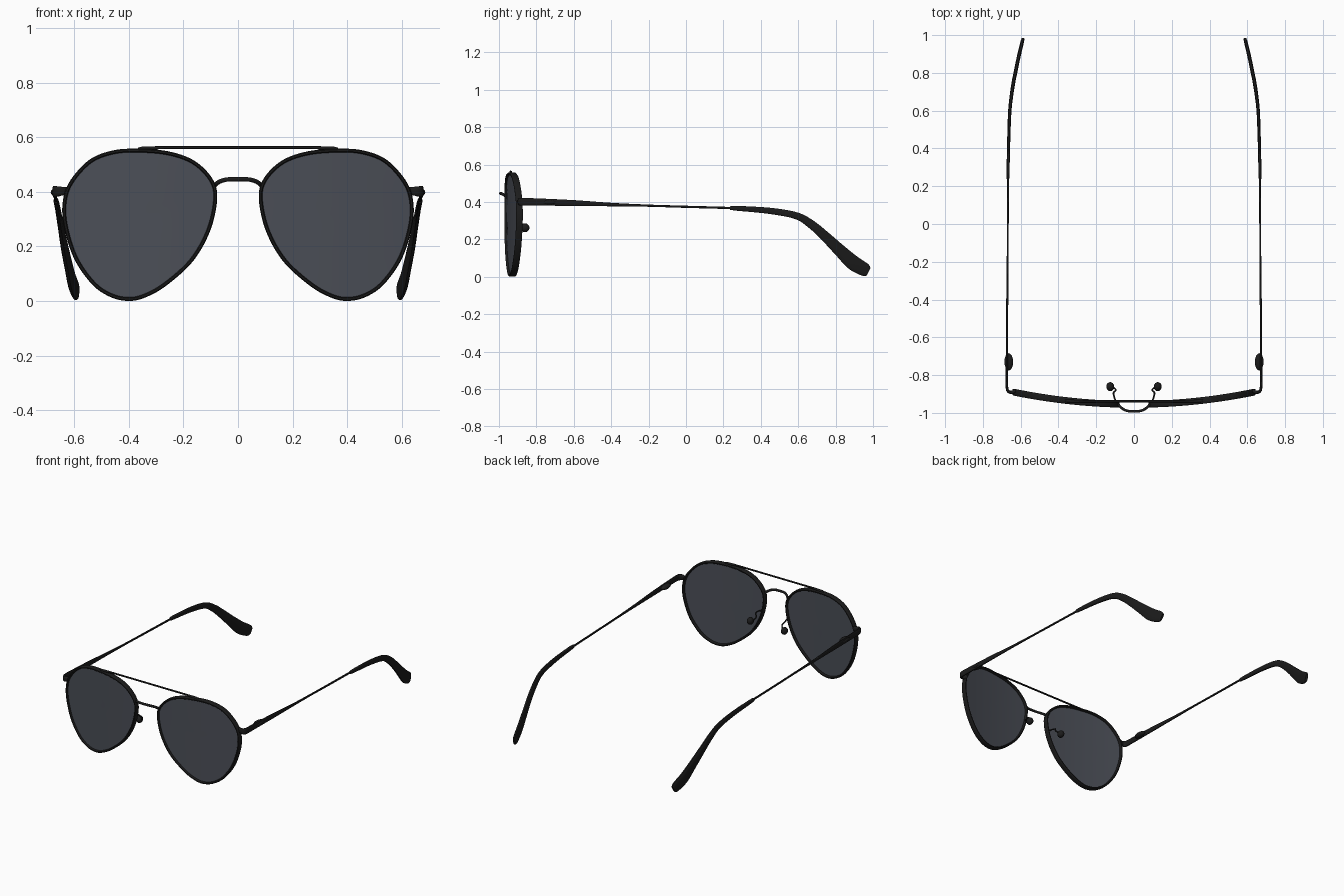
import bpy, bmesh, math
from mathutils import Vector

if "Cube" in bpy.data.objects:
    bpy.data.objects.remove(bpy.data.objects["Cube"])


def material(name, rgb):
    m = bpy.data.materials.new(name)
    m.diffuse_color = (*rgb, 1)
    m.use_nodes = True
    m.node_tree.nodes["Principled BSDF"].inputs["Base Color"].default_value = m.diffuse_color
    return m


FRAME = material("black_frame", (0.011, 0.011, 0.011))
LENS = material("smoky_lens", (0.070, 0.077, 0.095))


def front_y(x):
    # wrap curve of the front of the glasses
    return -0.955 + 0.16 * x * x


def spline(pts, steps, closed=False):
    # Catmull-Rom through points of any dimension
    n, out = len(pts), []
    for i in range(n if closed else n - 1):
        idx = [i - 1, i, i + 1, i + 2]
        a, b, c, d = [pts[k % n] if closed else pts[max(0, min(n - 1, k))] for k in idx]
        for s in range(steps):
            t = s / steps
            out.append([0.5 * (2 * q + (r - p) * t + (2 * p - 5 * q + 4 * r - u) * t * t
                               + (3 * q - p - 3 * r + u) * t ** 3)
                        for p, q, r, u in zip(a, b, c, d)])
    if not closed:
        out.append(list(pts[-1]))
    return out


def finish(name, bm, mat, mirror=True, angle=40):
    bmesh.ops.recalc_face_normals(bm, faces=bm.faces)
    me = bpy.data.meshes.new(name)
    bm.to_mesh(me)
    bm.free()
    me.materials.append(mat)
    ob = bpy.data.objects.new(name, me)
    bpy.context.collection.objects.link(ob)
    bpy.ops.object.select_all(action='DESELECT')
    ob.select_set(True)
    bpy.context.view_layer.objects.active = ob
    bpy.ops.object.shade_smooth_by_angle(angle=math.radians(angle))
    if mirror:
        mod = ob.modifiers.new("mirror", 'MIRROR')
        mod.use_mirror_merge = False
    return ob


def sweep(name, path, ref, closed=False, mirror=True, power=0.6, sides=12):
    # path rows: x, y, z, width, height; ref: direction of the height
    bm, ref, n = bmesh.new(), Vector(ref), len(path)
    rings = []
    for i, row in enumerate(path):
        p = Vector(row[:3])
        j, k = (i + 1, i - 1) if closed else (min(i + 1, n - 1), max(i - 1, 0))
        t = (Vector(path[j % n][:3]) - Vector(path[k][:3])).normalized()
        s = t.cross(ref).normalized()
        h = s.cross(t)
        ring = []
        for q in range(sides):
            a = 2 * math.pi * (q + 0.5) / sides
            c, e = math.cos(a), math.sin(a)
            u = math.copysign(abs(c) ** power, c) * row[3] / 2
            v = math.copysign(abs(e) ** power, e) * row[4] / 2
            ring.append(bm.verts.new(p + s * u + h * v))
        rings.append(ring)
    for i in range(n if closed else n - 1):
        a, b = rings[i], rings[(i + 1) % n]
        for q in range(sides):
            r = (q + 1) % sides
            bm.faces.new((a[q], a[r], b[r], b[q]))
    if not closed:
        bm.faces.new(rings[0])
        bm.faces.new(rings[-1])
    return finish(name, bm, FRAME, mirror)


def ball(name, centre, radii):
    bm = bmesh.new()
    bmesh.ops.create_uvsphere(bm, u_segments=16, v_segments=10, radius=1)
    for v in bm.verts:
        v.co = Vector([c + r * k for c, r, k in zip(centre, radii, v.co)])
    return finish(name, bm, FRAME)


# teardrop outline of one lens (x, z)
OUTLINE = [(.375, .551), (.26, .542), (.165, .509), (.1, .445), (.083, .375), (.108, .26),
           (.17, .15), (.265, .063), (.34, .02), (.4, .007), (.465, .021), (.53, .066),
           (.595, .16), (.632, .28), (.634, .37), (.607, .44), (.54, .512), (.46, .544)]
outline = spline(OUTLINE, 6, closed=True)

# rims
sweep("rim", [(x, front_y(x), z, .014, .036) for x, z in outline], (0, 1, 0), closed=True)

# lenses: concentric rings on the wrap curve, front and back skins
bm = bmesh.new()
cx, cz, edge = 0.37, 0.3, []
for dy in (-0.006, 0.002):
    rings = []
    for f in (1, .8, .6, .4, .2):
        ring = []
        for x, z in outline:
            px, pz = cx + (x - cx) * f, cz + (z - cz) * f
            ring.append(bm.verts.new((px, front_y(px) + dy, pz)))
        rings.append(ring)
    mid = bm.verts.new((cx, front_y(cx) + dy, cz))
    n = len(outline)
    for i in range(n):
        j = (i + 1) % n
        for a, b in zip(rings, rings[1:]):
            bm.faces.new((a[i], a[j], b[j], b[i]))
        bm.faces.new((rings[-1][i], rings[-1][j], mid))
    edge.append(rings[0])
for i in range(n):
    j = (i + 1) % n
    bm.faces.new((edge[0][i], edge[0][j], edge[1][j], edge[1][i]))
finish("lens", bm, LENS)

# bridge between the rims
sweep("bridge", spline([(-.083, -.955, .425, .014, .016), (-.068, -.972, .437, .014, .016),
                        (-.04, -.988, .445, .014, .016), (0, -.992, .446, .014, .016),
                        (.04, -.988, .445, .014, .016), (.068, -.972, .437, .014, .016),
                        (.083, -.955, .425, .014, .016)], 5), (0, 0, 1), mirror=False, power=.9)

# straight brow bar with flattened ends on the rims
sweep("brow_bar", [(-.365, -.936, .557, .012, .01), (-.35, -.937, .558, .016, .016),
                   (-.3, -.938, .561, .014, .012), (-.27, -.938, .562, .012, .01),
                   (.27, -.938, .562, .012, .01), (.3, -.938, .561, .014, .012),
                   (.35, -.937, .558, .016, .016), (.365, -.936, .557, .012, .01)],
      (0, 0, 1), mirror=False, power=.8)

# end piece and temple arm in one bent strip
sweep("temple_arm", spline([(.625, -.882, .402, .02, .03), (.65, -.891, .402, .018, .034),
                            (.667, -.884, .401, .016, .04), (.673, -.86, .401, .014, .04),
                            (.673, -.8, .400, .013, .039), (.672, -.6, .394, .012, .032),
                            (.671, -.4, .386, .011, .019), (.669, -.2, .380, .010, .012),
                            (.668, 0, .374, .010, .012), (.666, .26, .367, .010, .012)], 6),
      (0, 0, 1))

# moulded temple tips curving down behind the ears
sweep("temple_tip", spline([(.667, .235, .367, .012, .018), (.667, .27, .366, .016, .026),
                            (.663, .45, .352, .017, .034), (.658, .59, .326, .018, .038),
                            (.650, .67, .280, .019, .046), (.639, .745, .215, .020, .054),
                            (.624, .82, .143, .020, .066), (.609, .892, .076, .020, .08),
                            (.594, .955, .038, .019, .072), (.589, .975, .027, .016, .048)], 6),
      (0, 0, 1))

# hinge bumps inside the arms
ball("hinge", (.663, -.73, .398), (.023, .046, .016))

# nose pads on bent wires
sweep("nose_pad_wire", spline([(.095, -.942, .31, .009, .009), (.105, -.915, .312, .009, .009),
                               (.108, -.892, .306, .009, .009), (.096, -.88, .288, .009, .009),
                               (.106, -.868, .27, .009, .009), (.122, -.862, .264, .009, .009)], 5),
      (.3, .2, 1), power=1, sides=8)
ball("nose_pad", (.126, -.861, .262), (.021, .024, .024))
